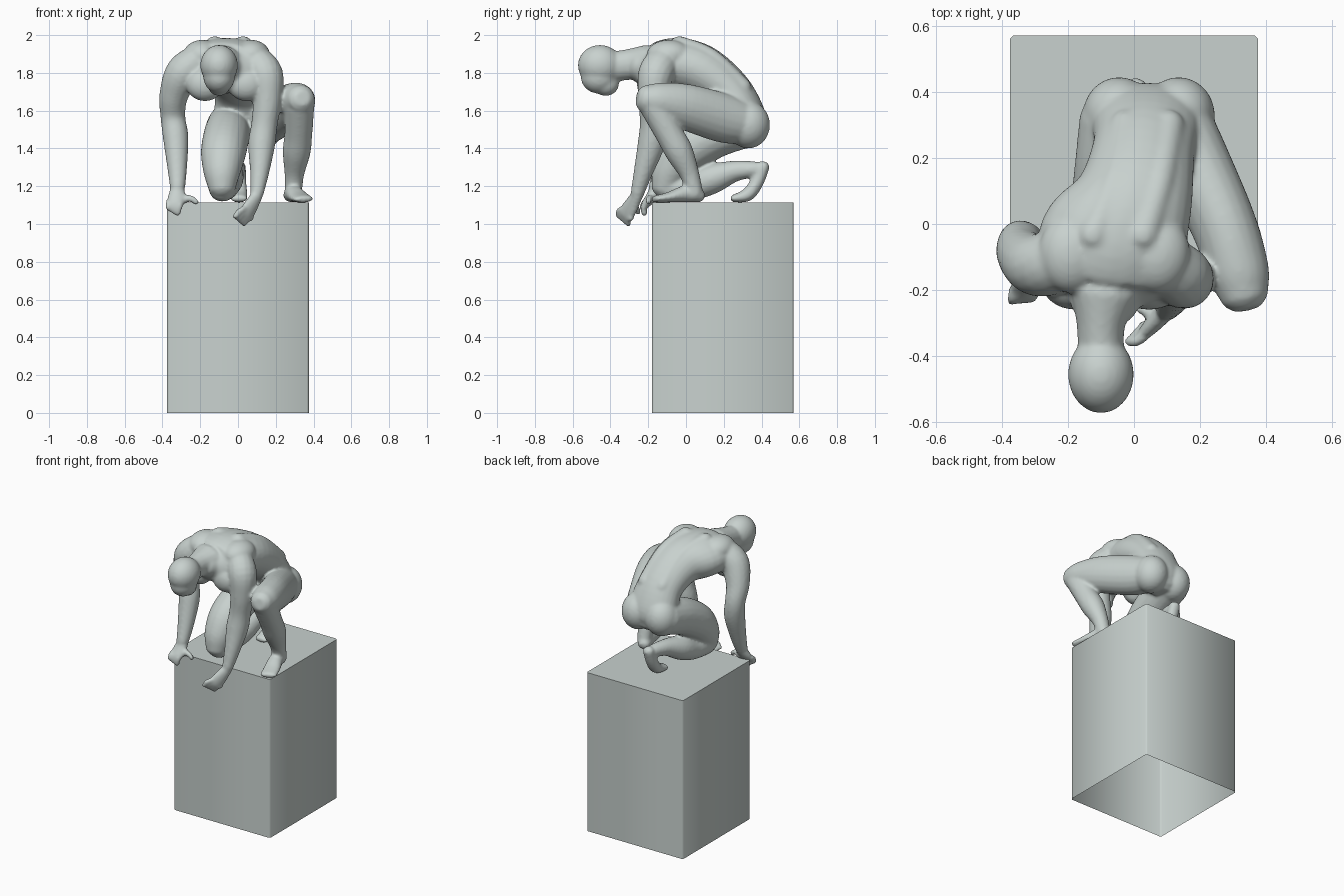
import bpy
import bmesh
import math
from mathutils import Matrix, Vector

default_cube = bpy.data.objects.get("Cube")
if default_cube:
    bpy.data.objects.remove(default_cube, do_unlink=True)

# One plaster colour for the whole statue
stone = bpy.data.materials.new("pale_grey_plaster")
stone.use_nodes = True
colour = (.58, .64, .62, 1)
stone.diffuse_color = colour
stone.node_tree.nodes["Principled BSDF"].inputs["Base Color"].default_value = colour


def make_object(name, bm):
    """Turn a bmesh into a named, smooth shaded object."""
    bmesh.ops.recalc_face_normals(bm, faces=bm.faces[:])
    mesh = bpy.data.meshes.new(name)
    bm.to_mesh(mesh)
    bm.free()
    mesh.materials.append(stone)
    mesh.shade_smooth()
    obj = bpy.data.objects.new(name, mesh)
    bpy.context.scene.collection.objects.link(obj)
    return obj


def spline(stations, steps=5):
    """Smoothly interpolate stations of any number of values."""
    padded = [stations[0]] + list(stations) + [stations[-1]]
    result = []
    for a, b, c, d in zip(padded, padded[1:], padded[2:], padded[3:]):
        for step in range(steps):
            t = step / steps
            result.append([q + t * (r - p) / 2
                           + t * t * (2 * p - 5 * q + 4 * r - s) / 2
                           + t ** 3 * (3 * q - p - 3 * r + s) / 2
                           for p, q, r, s in zip(a, b, c, d)])
    return result + [list(stations[-1])]


def limb(bm, stations, side=(1, 0, 0), segments=16):
    """Loft ellipses along a path; a station is x, y, z, half width, half depth."""
    full = [tuple(s) if len(s) > 4 else tuple(s) + (s[-1],) for s in stations]
    samples = spline(full)
    centres = [Vector(s[:3]) for s in samples]
    last = len(samples) - 1
    sections = []
    for i, sample in enumerate(samples):
        tangent = (centres[min(i + 1, last)] - centres[max(i - 1, 0)]).normalized()
        sections.append((centres[i], tangent, sample[3], sample[4]))

    # Rounded ends
    def dome(section, direction):
        centre, tangent, width, depth = section
        reach = min(width, depth) * direction
        return [(centre + tangent * reach * k, tangent, width * f, depth * f)
                for k, f in ((.45, .85), (.75, .5))]

    sections = dome(sections[0], -1)[::-1] + sections + dome(sections[-1], 1)
    rings = []
    for centre, tangent, width, depth in sections:
        across = Vector(side)
        across = (across - tangent * across.dot(tangent)).normalized()
        over = tangent.cross(across)
        ring = []
        for k in range(segments):
            angle = math.tau * k / segments
            ring.append(bm.verts.new(centre + across * width * math.cos(angle)
                                     + over * depth * math.sin(angle)))
        rings.append(ring)
    for lower, upper in zip(rings, rings[1:]):
        for k in range(segments):
            n = (k + 1) % segments
            bm.faces.new((lower[k], lower[n], upper[n], upper[k]))
    bm.faces.new(rings[0][::-1])
    bm.faces.new(rings[-1])


def muscle(bm, centre, radii):
    """Add an ellipsoid mass."""
    bmesh.ops.create_uvsphere(bm, u_segments=24, v_segments=14, radius=1,
                              matrix=Matrix.LocRotScale(Vector(centre), None, Vector(radii)))


def fingers(bm, bases, tips, radius, count=4):
    """Spread fingers between first and last base and tip, slightly arched."""
    for i in range(count):
        t = i / (count - 1)
        base = Vector(bases[0]).lerp(Vector(bases[1]), t)
        tip = Vector(tips[0]).lerp(Vector(tips[1]), t)
        middle = base.lerp(tip, .5) + Vector((0, -radius / 2, radius / 2))
        limb(bm, [(*p, radius) for p in (base, middle, tip)], side=(.5, .6, -.6), segments=8)


# Pedestal: open underneath, with softened upright corners
bm = bmesh.new()
bmesh.ops.create_cube(bm, size=1, matrix=Matrix.LocRotScale(
    Vector((0, .195, .5575)), None, Vector((.75, .75, 1.115))))
bmesh.ops.recalc_face_normals(bm, faces=bm.faces[:])
bottom = [f for f in bm.faces if f.normal.z < -.5]
bmesh.ops.delete(bm, geom=bottom, context="FACES")
upright = [e for e in bm.edges if abs(e.verts[0].co.z - e.verts[1].co.z) > .5]
bmesh.ops.bevel(bm, geom=upright, offset=.01, segments=1, affect="EDGES")
pedestal = make_object("pedestal", bm)
pedestal.data.set_sharp_from_angle(angle=math.radians(60))

# Crouching figure, gathered from overlapping masses
bm = bmesh.new()

# Torso, from pelvis to the base of the neck
limb(bm, [(.04, .32, 1.5, .15, .1), (.04, .31, 1.56, .17, .115), (.03, .23, 1.7, .155, .12),
          (0, .08, 1.81, .18, .14), (-.06, -.06, 1.84, .23, .145),
          (-.08, -.17, 1.82, .2, .13), (-.09, -.23, 1.83, .11, .09)], segments=28)

# Paired muscles of the back, chest and seat
for sign in (-1, 1):
    limb(bm, [(.04 + sign * .065, .3, 1.72, .05), (.01 + sign * .065, .13, 1.88, .05),
              (-.05 + sign * .075, -.04, 1.945, .052)])
    muscle(bm, (-.06 + sign * .13, -.09, 1.895), (.1, .12, .08))
    muscle(bm, (-.065 + sign * .11, -.19, 1.74), (.1, .07, .09))
    muscle(bm, (.045 + sign * .09, .33, 1.525), (.11, .115, .125))

# Neck and bowed head
limb(bm, [(-.09, -.2, 1.86, .11, .09), (-.1, -.3, 1.845, .075, .082), (-.1, -.4, 1.83, .07, .08)])
muscle(bm, (-.1, -.455, 1.84), (.1, .118, .108))
muscle(bm, (-.1, -.46, 1.78), (.084, .098, .09))
muscle(bm, (-.1, -.425, 1.74), (.062, .07, .062))

# Left arm, hanging in front of the pedestal
limb(bm, [(.09, -.12, 1.86, .09), (.145, -.16, 1.79, .095), (.155, -.175, 1.66, .078),
          (.14, -.175, 1.53, .07), (.125, -.185, 1.42, .072), (.115, -.225, 1.28, .052),
          (.1, -.258, 1.16, .036)])
limb(bm, [(.1, -.26, 1.15, .034, .03), (.06, -.3, 1.08, .05, .026), (.04, -.32, 1.05, .046, .022)],
     side=(.5, .6, -.6))
fingers(bm, [(.03, -.34, 1.08), (.07, -.29, 1.03)], [(-.015, -.355, 1.04), (.03, -.305, 1)], .017)
limb(bm, [(.07, -.28, 1.11, .02), (.03, -.26, 1.08, .018), (.015, -.255, 1.06, .016)], segments=8)

# Right arm, braced on the front corner of the pedestal
limb(bm, [(-.2, -.11, 1.87, .09), (-.29, -.125, 1.8, .095), (-.34, -.09, 1.68, .077),
          (-.345, -.055, 1.57, .066), (-.33, -.07, 1.46, .068), (-.322, -.12, 1.3, .053),
          (-.32, -.16, 1.19, .04)])
limb(bm, [(-.32, -.16, 1.18, .04, .033), (-.325, -.185, 1.14, .048, .03),
          (-.33, -.21, 1.11, .046, .025)])
fingers(bm, [(-.365, -.2, 1.12), (-.3, -.21, 1.11)], [(-.37, -.23, 1.085), (-.32, -.22, 1.055)], .017)
limb(bm, [(-.3, -.18, 1.13, .025), (-.25, -.195, 1.135, .019), (-.22, -.2, 1.115, .016)],
     side=(0, 1, 0), segments=8)

# Left leg, knee raised and foot flat
limb(bm, [(.12, .32, 1.53, .11), (.175, .2, 1.56, .11, .13), (.27, 0, 1.62, .1, .122),
          (.315, -.14, 1.65, .094, .1), (.33, -.2, 1.66, .08)], segments=20)
limb(bm, [(.325, -.17, 1.63, .08), (.32, -.09, 1.48, .074), (.31, -.035, 1.38, .074),
          (.298, .02, 1.26, .052), (.293, .045, 1.16, .046)])
limb(bm, [(.28, .07, 1.15, .042, .036), (.295, 0, 1.16, .048, .045),
          (.325, -.09, 1.142, .056, .028), (.348, -.16, 1.132, .056, .019)])

# Right leg, kneeling with the toes tucked under
limb(bm, [(-.05, .32, 1.52, .115), (-.06, .15, 1.47, .122), (-.077, 0, 1.38, .12),
          (-.085, -.08, 1.28, .1), (-.085, -.11, 1.2, .076)], segments=20)
limb(bm, [(-.085, -.1, 1.19, .072), (-.07, .03, 1.2, .075), (-.05, .14, 1.24, .08),
          (-.025, .26, 1.28, .056), (0, .37, 1.29, .042)])
limb(bm, [(.005, .41, 1.305, .038, .034), (.005, .375, 1.22, .04, .036),
          (.005, .325, 1.155, .046, .036), (.005, .25, 1.135, .046, .02)])

figure = make_object("crouching_figure", bm)

# Fuse the masses into one skin and soften the joins
fuse = figure.modifiers.new("fuse", "REMESH")
fuse.mode = "VOXEL"
fuse.voxel_size = .009
fuse.use_smooth_shade = True
soften = figure.modifiers.new("soften", "SMOOTH")
soften.factor = .5
soften.iterations = 9
